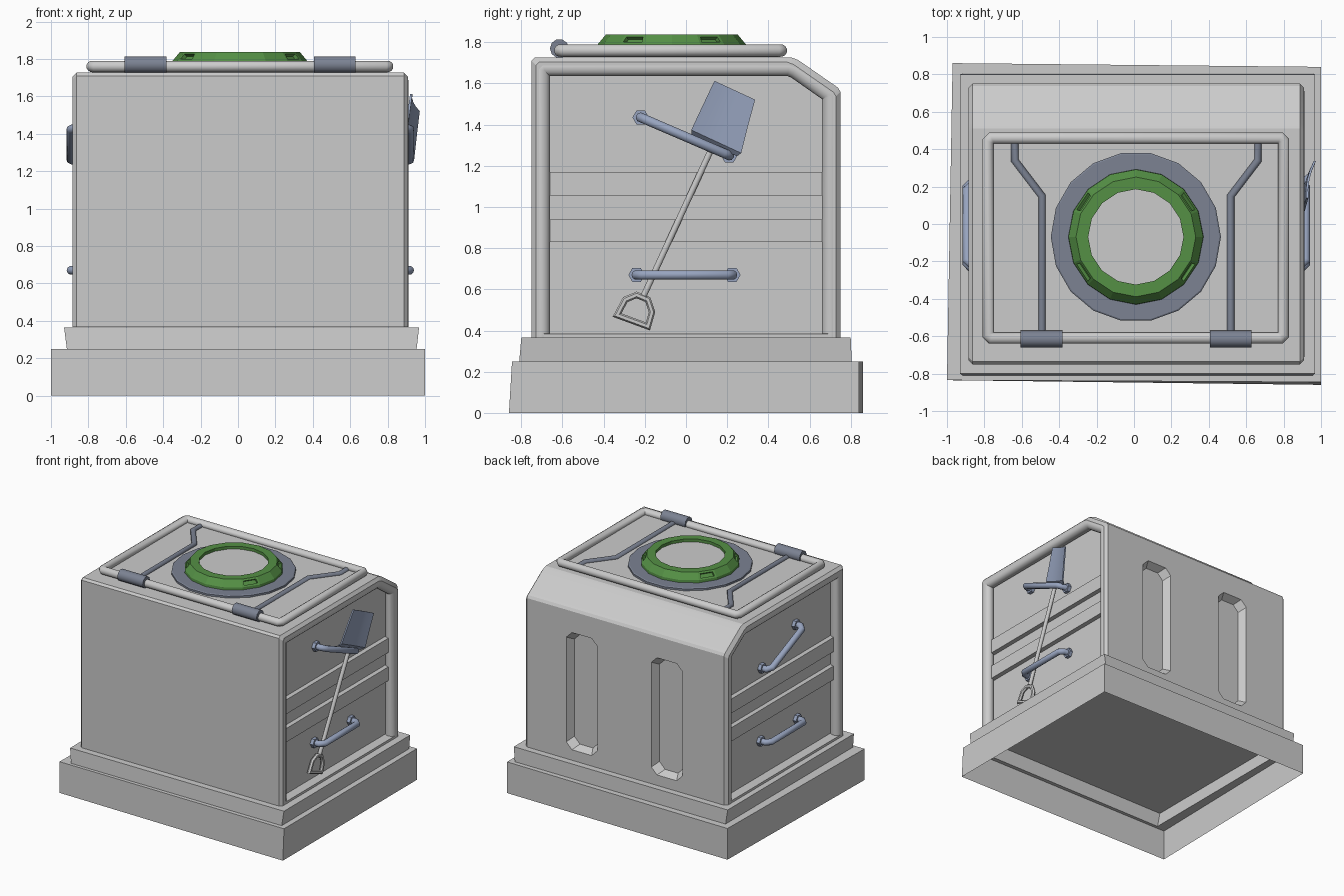
import bpy, bmesh, math
from mathutils import Vector as V

if "Cube" in bpy.data.objects:
    bpy.data.objects.remove(bpy.data.objects["Cube"])

CX = 0.0125                      # body centre line in x


def material(name, rgb):
    m = bpy.data.materials.new(name)
    m.diffuse_color = (*rgb, 1)
    m.use_nodes = True
    m.node_tree.nodes["Principled BSDF"].inputs["Base Color"].default_value = m.diffuse_color
    return m


STEEL = material("blue_steel", (0.31, 0.37, 0.52))
DARK = material("dark_steel", (0.2, 0.225, 0.29))
GREEN = material("green_paint", (0.09, 0.28, 0.06))


def loft(rings, closed=False, caps=True):
    """Skin equal-sized rings of points; returns the bmesh and its bands of faces."""
    bm = bmesh.new()
    vs = [[bm.verts.new(p) for p in r] for r in rings]
    n = len(vs[0])
    pairs = list(zip(vs, vs[1:])) + ([(vs[-1], vs[0])] if closed else [])
    bands = [[bm.faces.new((a[i], a[(i + 1) % n], b[(i + 1) % n], b[i])) for i in range(n)]
             for a, b in pairs]
    if caps and not closed:
        bands.append([bm.faces.new(vs[0]), bm.faces.new(vs[-1])])
    bmesh.ops.recalc_face_normals(bm, faces=bm.faces)
    return bm, bands


def finish(name, bm, mat=None, angle=35):
    for f in bm.faces:
        f.smooth = angle > 0
    for e in bm.edges:
        e.smooth = len(e.link_faces) == 2 and e.calc_face_angle(0) < math.radians(angle)
    me = bpy.data.meshes.new(name)
    bm.to_mesh(me)
    bm.free()
    ob = bpy.data.objects.new(name, me)
    bpy.context.collection.objects.link(ob)
    if mat:
        me.materials.append(mat)
    return ob


def tube(name, pts, r, normal, sides=12, closed=False, mat=None, angle=50):
    """Mitred tube along a planar path whose plane has the given normal."""
    pts, nrm, rings = [V(p) for p in pts], V(normal).normalized(), []
    for i, p in enumerate(pts):
        a = (p - pts[i - 1]).normalized() if i or closed else None
        b = (pts[(i + 1) % len(pts)] - p).normalized() if closed or i < len(pts) - 1 else None
        a, b = a or b, b or a
        m = (a + b).normalized()
        side = nrm.cross(m) / m.dot(a)
        ang = [(k + 0.5) * math.tau / sides for k in range(sides)]
        rings.append([p + r * (math.cos(t) * nrm + math.sin(t) * side) for t in ang])
    return finish(name, loft(rings, closed)[0], mat, angle)


def rect(x0, x1, y0, y1, z):
    return [(x0, y0, z), (x1, y0, z), (x1, y1, z), (x0, y1, z)]


def octagon(x0, x1, y0, y1, c):
    return [(x0 + c, y0), (x1 - c, y0), (x1, y0 + c), (x1, y1 - c),
            (x1 - c, y1), (x0 + c, y1), (x0, y1 - c), (x0, y0 + c)]


def circle(r, z, n):
    return [(0.01 + r * math.cos(k * math.tau / n), -0.069 + r * math.sin(k * math.tau / n), z)
            for k in range(n)]


# Stepped plinth: hollow sheet, open underneath, slightly skewed
bm, _ = loft([
    [(-1, -0.835, 0), (1, -0.86, 0), (1, 0.84, 0), (-0.97, 0.86, 0)],
    [(-1, -0.835, 0.25), (1, -0.845, 0.25), (1, 0.84, 0.25), (-0.97, 0.86, 0.25)],
    rect(-0.915, 0.955, -0.81, 0.805, 0.25),
    rect(-0.93, 0.968, -0.80, 0.80, 0.365)], caps=False)
bm.faces.new(sorted((v for v in bm.verts if v.co.z > 0.3),
                    key=lambda v: math.atan2(v.co.y, v.co.x)))
bmesh.ops.recalc_face_normals(bm, faces=bm.faces)
finish("plinth", bm, angle=0)

# Body: side profile extruded in x with bevelled ends and recessed side panels
profile = [(-0.75, 0.366), (-0.75, 1.71), (-0.735, 1.727), (0.51, 1.727), (0.545, 1.714),
           (0.738, 1.58), (0.75, 1.56), (0.75, 0.366)]


def section(d, k=0.0):
    """Body section at offset d from the centre line, drawn in by k at front, back and top."""
    return [(CX + d, y - math.copysign(k, y), z - (k if z > 0.4 else 0)) for y, z in profile]


bm, bands = loft([section(-0.8975, 0.022), section(-0.875), section(0.875), section(0.8975, 0.022)])
bmesh.ops.inset_individual(bm, faces=bands[-1], thickness=0.026)
bmesh.ops.inset_individual(bm, faces=bands[-1], thickness=0.002, depth=-0.075)
body = finish("body", bm, angle=18)

# Two tapered vertical slots cut in the back
for x in (0.40, -0.355):
    rings = [[(px, y, pz) for px, pz in octagon(x - 0.1375 + d, x + 0.1375 - d,
                                                0.45 + d, 1.39 - d, 0.05)]
             for y, d in ((0.8, 0), (0.75, 0), (0.69, 0.03))]
    cutter = finish("slot_cutter", loft(rings)[0], angle=0)
    cutter.hide_render = True
    cutter.display_type = 'WIRE'
    mod = body.modifiers.new("slot", 'BOOLEAN')
    mod.operation, mod.object, mod.solver = 'DIFFERENCE', cutter, 'EXACT'

# Side details, mirrored left and right
for s, tag in ((1, "right"), (-1, "left")):
    def X(d):
        return CX + s * d

    # rounded edge frame, sunk just under the body skin
    path = [(-0.703, 0.366), (-0.703, 1.667), (-0.692, 1.678), (0.5, 1.678), (0.53, 1.667),
            (0.693, 1.553), (0.703, 1.537), (0.703, 0.366)]
    tube(f"{tag}_edge_frame", [(X(0.856), y, z) for y, z in path], 0.043, (1, 0, 0), 16)

    # horizontal ribs across the panel
    for z0, z1 in ((0.83, 0.94), (1.055, 1.17)):
        sec = [(0.81, z0), (0.86, z0), (0.86, z1), (0.81, z1)]
        rib = loft([[(X(d), y, z) for d, z in sec] for y in (-0.68, 0.68)])[0]
        finish(f"{tag}_rib", rib, angle=0)

    # grab handles with hexagonal feet
    for a, b in (((-0.24, 0.67), (0.225, 0.67)), ((-0.22, 1.435), (0.21, 1.25))):
        p, q = V((0, *a)), V((0, *b))
        d = (q - p).normalized()

        def at(base, off, shift):
            return base + V((X(off), 0, 0)) + d * shift
        pts = [at(p, 0.81, 0), at(p, 0.875, 0), at(p, 0.9045, 0.03),
               at(q, 0.9045, -0.03), at(q, 0.875, 0), at(q, 0.81, 0)]
        tube(f"{tag}_handle", pts, 0.024, V((1, 0, 0)).cross(d), 10, mat=STEEL)
        for foot in (p, q):
            tube(f"{tag}_handle_foot", [at(foot, 0.81, 0), at(foot, 0.85, 0)], 0.04,
                 (0, 0, 1), 6, mat=STEEL, angle=0)

# Shovel tucked behind the right handles
tube("shovel_shaft", [(0.868, -0.205, 0.57), (0.895, 0.125, 1.285)], 0.016, (1, 0, 0), 8)
grip = [(-0.335, 0.475), (-0.295, 0.55), (-0.24, 0.573), (-0.185, 0.55), (-0.165, 0.49), (-0.185, 0.42)]
tube("shovel_grip", [(0.868, y, z) for y, z in grip], 0.015, (1, 0, 0), 6, closed=True)
rings = []
for cy, cz, half, x in ((0.137, 1.298, 0.122, 0.88), (0.147, 1.318, 0.134, 0.908),
                        (0.19, 1.44, 0.121, 0.922), (0.237, 1.567, 0.109, 0.938)):
    row = [(x + 0.02 * u + 0.014 * u * u, cy + 0.907 * half * u, cz - 0.42 * half * u)
           for u in (-1, -0.5, 0, 0.5, 1)]
    rings.append(row + [(px - 0.012, y, z) for px, y, z in reversed(row)])
finish("shovel_blade", loft(rings)[0], STEEL)

# Lid plate, its tubular frame and hinges
finish("lid_plate", loft([rect(-0.78, 0.80, -0.61, 0.46, z) for z in (1.728, 1.75)])[0], angle=0)
tube("lid_frame", [(x, y, 1.76) for x, y in octagon(-0.78, 0.80, -0.61, 0.46, 0.018)],
     0.031, (0, 0, 1), 12, closed=True)
for x0, x1 in ((-0.608, -0.383), (0.407, 0.627)):
    tube("hinge", [(x0, -0.615, 1.77), (x1, -0.615, 1.77)], 0.046, (0, 0, 1), 10, mat=DARK)

# Bent rods on the lid
for s in (-1, 1):
    rod = [(0.65, 0.45), (0.65, 0.34), (0.505, 0.15), (0.505, -0.6)]
    tube("lid_rod", [(CX + s * x, y, 1.75) for x, y in rod], 0.021, (0, 0, 1), 8, mat=DARK)

# Hatch: steel collar, green bevelled ring with four notches, grey centre
finish("hatch_collar", loft([circle(0.455, 1.73, 18), circle(0.455, 1.765, 18),
                             circle(0.447, 1.77, 18)])[0], DARK, 0)
bm, bands = loft([circle(r, z, 16) for r, z in
                  ((0.362, 1.765), (0.36, 1.79), (0.32, 1.838), (0.255, 1.838), (0.255, 1.77))],
                 closed=True)
notched = [bands[1][i] for i in (1, 6, 9, 14)]
bmesh.ops.inset_individual(bm, faces=notched, thickness=0.021)
bmesh.ops.inset_individual(bm, faces=notched, thickness=0.001, depth=-0.02)
finish("hatch_ring", bm, GREEN, 0)
finish("hatch_centre", loft([circle(0.26, z, 16) for z in (1.765, 1.815)])[0], angle=0)
